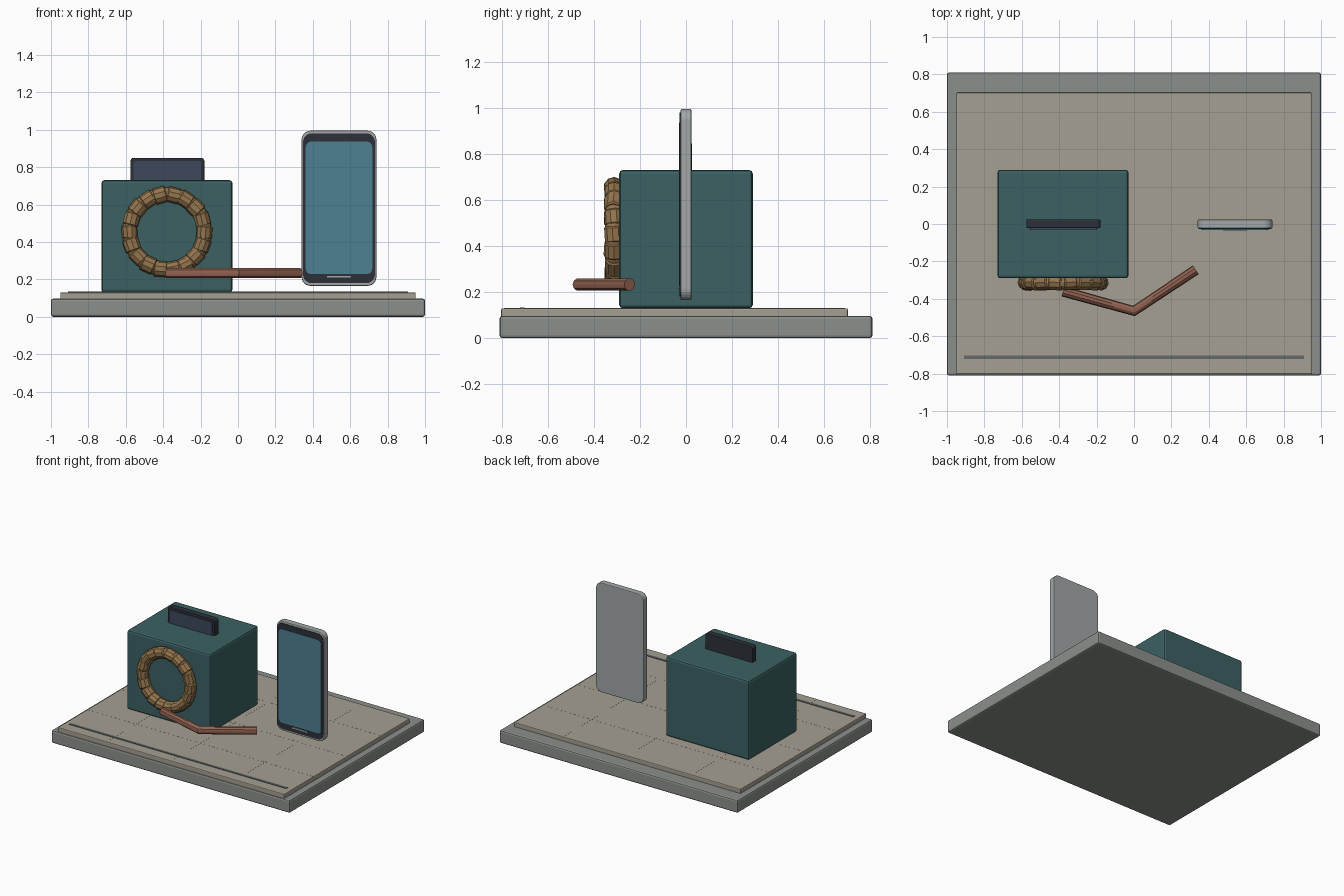
import bpy, bmesh, math, random
from mathutils import Vector, Matrix

if "Cube" in bpy.data.objects:
    bpy.data.objects.remove(bpy.data.objects["Cube"])

random.seed(4)


def material(name, r, g, b):
    m = bpy.data.materials.new(name)
    m.diffuse_color = (r, g, b, 1)
    m.use_nodes = True
    m.node_tree.nodes["Principled BSDF"].inputs["Base Color"].default_value = m.diffuse_color
    return m


STONE = material("stone", 0.26, 0.28, 0.26)
MAT = material("mat", 0.38, 0.35, 0.29)
LINE = material("line", 0.13, 0.14, 0.14)
TEAL = material("teal", 0.045, 0.12, 0.125)
DARK = material("dark", 0.025, 0.03, 0.04)
NAVY = material("navy", 0.045, 0.065, 0.11)
METAL = material("metal", 0.36, 0.39, 0.39)
SCREEN = material("screen", 0.075, 0.22, 0.29)
STRAW = material("straw", 0.30, 0.18, 0.075)
COPPER = material("copper", 0.28, 0.12, 0.08)


def finish(name, bm, mat, bevel=0, segments=2):
    me = bpy.data.meshes.new(name)
    bmesh.ops.recalc_face_normals(bm, faces=bm.faces)
    bm.to_mesh(me)
    bm.free()
    ob = bpy.data.objects.new(name, me)
    bpy.context.collection.objects.link(ob)
    me.materials.append(mat)
    if bevel:
        mod = ob.modifiers.new("bevel", 'BEVEL')
        mod.width, mod.segments = bevel, segments
        mod.limit_method = 'ANGLE'
        mod.angle_limit = math.radians(40)
    return ob


def box(name, x, y, z, mat, bevel=0):
    bm = bmesh.new()
    bmesh.ops.create_cube(bm, size=1)
    for v in bm.verts:
        v.co = [(a + b) / 2 + c * (b - a) for (a, b), c in zip((x, y, z), v.co)]
    return finish(name, bm, mat, bevel)


def plate(name, x, y, z, r, mat, bevel=0):
    """Upright plate with rounded corners, facing -y."""
    bm = bmesh.new()
    corners = [(x[1] - r, z[1] - r), (x[0] + r, z[1] - r),
               (x[0] + r, z[0] + r), (x[1] - r, z[0] + r)]
    verts = []
    for q, (cx, cz) in enumerate(corners):
        for i in range(7):
            a = math.pi / 2 * (q + i / 6)
            verts.append(bm.verts.new((cx + r * math.cos(a), y[0], cz + r * math.sin(a))))
    face = bm.faces.new(verts)
    ext = bmesh.ops.extrude_face_region(bm, geom=[face])
    for v in ext["geom"]:
        if isinstance(v, bmesh.types.BMVert):
            v.co.y = y[1]
    return finish(name, bm, mat, bevel)


# Base slab, mat and its inlaid lines
box("base_slab", (-1, 1), (-0.81, 0.81), (0, 0.097), STONE, 0.012)
box("floor_mat", (-0.95, 0.95), (-0.803, 0.703), (0.09, 0.13), MAT, 0.006)
box("front_strip", (-0.91, 0.91), (-0.722, -0.702), (0.12, 0.134), LINE)
for i, x in enumerate((-0.54, 0, 0.54)):
    box(f"mat_seam_long_{i}", (x - 0.003, x + 0.003), (-0.79, 0.69), (0.12, 0.1305), MAT)
for i, y in enumerate((-0.45, -0.05, 0.36)):
    box(f"mat_seam_cross_{i}", (-0.94, 0.94), (y - 0.003, y + 0.003), (0.12, 0.1305), MAT)

# Large box with a slotted panel on top
box("main_box", (-0.73, -0.03), (-0.29, 0.29), (0.13, 0.73), TEAL, 0.015)
plate("top_panel", (-0.575, -0.18), (-0.022, 0.025), (0.6, 0.85), 0.018, DARK, 0.005)
plate("top_panel_face", (-0.558, -0.197), (-0.03, -0.02), (0.62, 0.832), 0.012, NAVY)

# Upright phone
plate("phone_body", (0.34, 0.74), (-0.024, 0.024), (0.165, 0.995), 0.048, METAL, 0.006)
plate("phone_bezel", (0.348, 0.732), (-0.028, -0.02), (0.18, 0.98), 0.045, DARK)
plate("phone_screen", (0.362, 0.718), (-0.031, -0.025), (0.228, 0.937), 0.03, SCREEN)
plate("phone_home_bar", (0.475, 0.605), (-0.034, -0.025), (0.209, 0.218), 0.004, METAL)

# Wreath: ring core wrapped by short overlapping sleeves
CENTRE, R = Vector((-0.38, -0.312, 0.453)), 0.2


def ring_point(a):
    return CENTRE + Vector((R * math.cos(a), 0, R * math.sin(a)))


def tube_ring(bm, a, radius, n=12):
    radial = Vector((math.cos(a), 0, math.sin(a)))
    return [bm.verts.new(ring_point(a) + radial * radius * math.cos(t) + Vector((0, radius * math.sin(t), 0)))
            for t in (2 * math.pi * k / n for k in range(n))]


def bridge(bm, a, b):
    for k in range(len(a)):
        j = (k + 1) % len(a)
        bm.faces.new((a[k], a[j], b[j], b[k]))


bm = bmesh.new()
rings = [tube_ring(bm, 2 * math.pi * i / 36, 0.039) for i in range(36)]
for i in range(36):
    bridge(bm, rings[i], rings[(i + 1) % 36])
finish("wreath_core", bm, STRAW)

bm = bmesh.new()
COUNT = 18
for i in range(COUNT):
    a = 2 * math.pi * i / COUNT
    turn = a + random.uniform(-0.12, 0.12)
    tangent = Vector((-math.sin(turn), random.uniform(-0.08, 0.08), math.cos(turn)))
    rot = tangent.to_track_quat('Z', 'Y').to_matrix().to_4x4()
    r = random.uniform(0.041, 0.045)
    bmesh.ops.create_cone(bm, cap_ends=True, segments=10, radius1=r, radius2=r, depth=0.07,
                          matrix=Matrix.Translation(ring_point(a)) @ rot)
finish("wreath_wraps", bm, STRAW, 0.006, 1)

# Bent copper rod
curve = bpy.data.curves.new("bent_rod", 'CURVE')
curve.dimensions = '3D'
curve.bevel_depth = 0.028
curve.bevel_resolution = 3
curve.use_fill_caps = True
path = [(-0.38, -0.36, 0.233), (0, -0.465, 0.233), (0.33, -0.245, 0.233)]
spline = curve.splines.new('POLY')
spline.points.add(len(path) - 1)
for p, co in zip(spline.points, path):
    p.co = (*co, 1)
rod = bpy.data.objects.new("bent_rod", curve)
bpy.context.collection.objects.link(rod)
curve.materials.append(COPPER)
bpy.ops.object.select_all(action='DESELECT')
rod.select_set(True)
bpy.context.view_layer.objects.active = rod
bpy.ops.object.convert(target='MESH')
bpy.ops.object.shade_smooth_by_angle(angle=math.radians(35))
